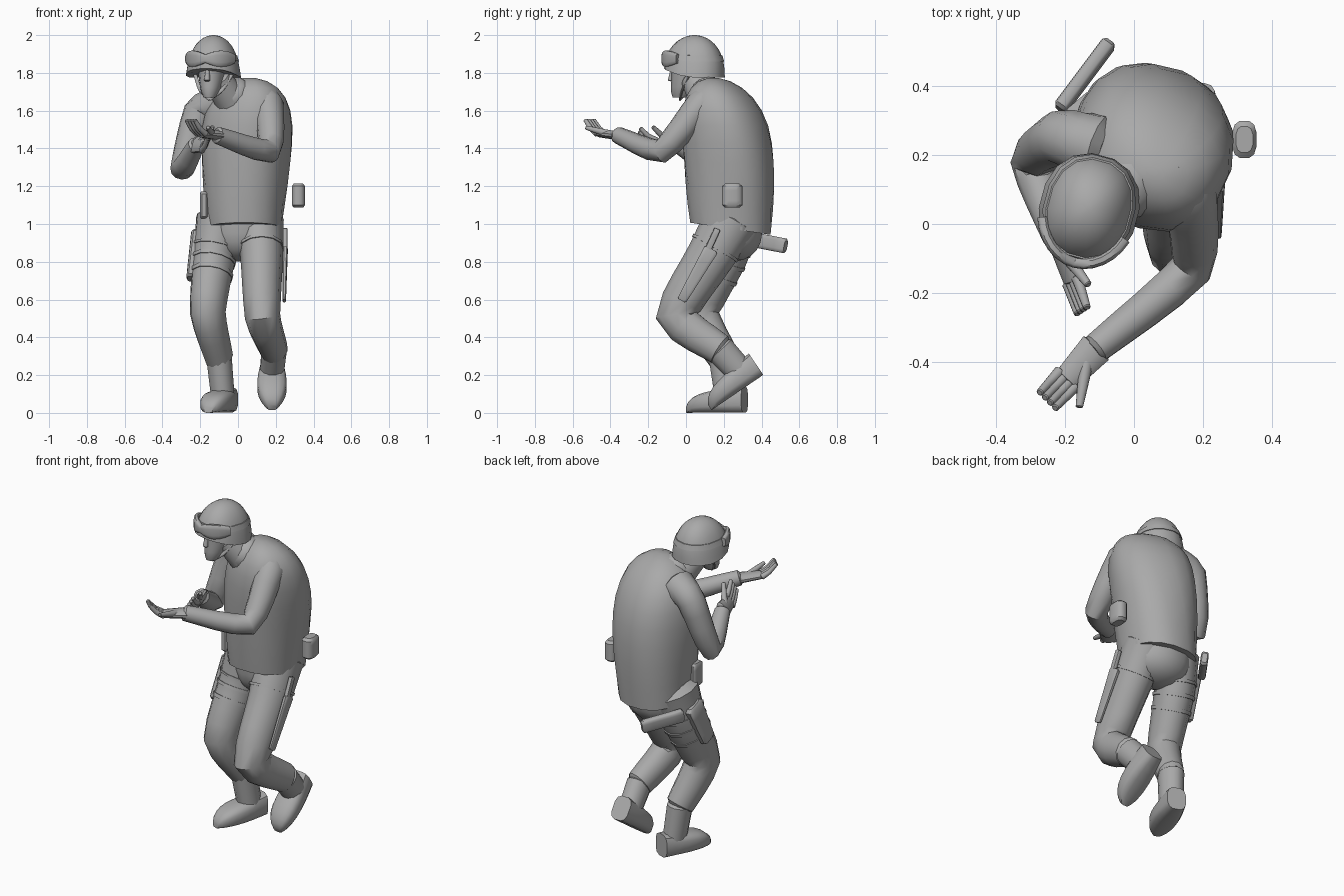
import bpy, bmesh
from math import sin, cos, pi, radians, sqrt, copysign
from mathutils import Vector, Matrix

if "Cube" in bpy.data.objects:
    bpy.data.objects.remove(bpy.data.objects["Cube"], do_unlink=True)

tone = (.4, .4, .4, 1)
grey = bpy.data.materials.new("plain grey")
grey.use_nodes = True
grey.diffuse_color = tone
grey.node_tree.nodes["Principled BSDF"].inputs["Base Color"].default_value = tone

X, Y, Z = Vector((1, 0, 0)), Vector((0, 1, 0)), Vector((0, 0, 1))


def ring(centre, across, along, half_width, half_depth, power=1, sides=12):
    """Rounded cross-section; a power below one makes it squarer."""
    points = []
    for i in range(sides):
        turn = 2 * pi * (i + .5) / sides
        u = copysign(abs(cos(turn)) ** power, cos(turn))
        v = copysign(abs(sin(turn)) ** power, sin(turn))
        points.append(centre + across * half_width * u + along * half_depth * v)
    return points


def loft(name, rings, matrix=None):
    """Skin a row of rings, cap both ends and shade smooth."""
    bm = bmesh.new()
    rows = [[bm.verts.new(p) for p in points] for points in rings]
    for low, high in zip(rows, rows[1:]):
        for i in range(len(low)):
            bm.faces.new((low[i - 1], low[i], high[i], high[i - 1]))
    bm.faces.new(rows[0])
    bm.faces.new(rows[-1])
    bmesh.ops.recalc_face_normals(bm, faces=bm.faces)
    if matrix:
        bm.transform(matrix)
    mesh = bpy.data.meshes.new(name)
    bm.to_mesh(mesh)
    bm.free()
    mesh.materials.append(grey)
    part = bpy.data.objects.new(name, mesh)
    bpy.context.collection.objects.link(part)
    bpy.ops.object.select_all(action='DESELECT')
    part.select_set(True)
    bpy.context.view_layer.objects.active = part
    bpy.ops.object.shade_smooth_by_angle(angle=radians(40))


def bend(joints, steps=4):
    """Path through the joints, halfway between straight and fully smooth."""
    padded = [joints[0], *joints, joints[-1]]
    path = []
    for a, b, c, d in zip(padded, padded[1:], padded[2:], padded[3:]):
        for i in range(steps):
            t = i / steps
            smooth = (b + (c - a) * t / 2 + (2 * a - 5 * b + 4 * c - d) * t * t / 2
                      + (3 * b - a - 3 * c + d) * t ** 3 / 2)
            path.append(smooth.lerp(b.lerp(c, t), .5))
    return path + [joints[-1]]


def sweep(name, joints, start, end, across=None, flat=1, power=1, matrix=None):
    """Tapered tube with rounded ends; a limb's section follows its bend plane."""
    joints = [Vector(j) for j in joints]
    if across is None:
        a, b, c = joints[-3:]
        across = (b - a).cross(c - b)
    path = bend(joints)
    last = len(path) - 1
    rings = []
    for i, centre in enumerate(path):
        ahead = (path[min(i + 1, last)] - path[max(i - 1, 0)]).normalized()
        u = (across - ahead * across.dot(ahead)).normalized()
        v = ahead.cross(u)
        r = start + (end - start) * i / last
        rings.append(ring(centre, u, v, r * flat, r, power))
        if i in (0, last):
            outward = ahead * r * (.25 if i else -.25)
            rings.insert(len(rings) - (i == 0), ring(centre + outward, u, v, r * flat * .7, r * .7, power))
    loft(name, rings, matrix)
    return rings


def strap(name, rings, place):
    """Thin band hugging a swept limb."""
    band = []
    for t in (place, place + .25):
        i = int(t)
        points = [p.lerp(q, t - i) for p, q in zip(rings[i], rings[i + 1])]
        middle = sum(points, Vector()) / len(points)
        band.append([middle + (p - middle) * 1.05 for p in points])
    loft(name, band)


# Torso: barrel that rounds over at the shoulders and twists as it rises
rings = []
for i in range(11):
    t = sin(.15 * i)
    width = (.2 + .07 * t) * sqrt(1 - t ** 6)
    depth = width * (1.08 - t * t / 3)
    twist = Matrix.Rotation(-radians(min(40 * t, 25)), 3, 'Z')
    tilt = Z * (1 - t) ** 6 * .15
    centre = Vector((.03 + .03 * t, .235 - .09 * t ** 3, .975 + .8 * t))
    rings.append(ring(centre, twist @ X, twist @ Y - tilt, width, depth, .85, 16))
loft("jacket_torso", rings)

# Pelvis: rounded bowl under the jacket
rings = []
for i in range(7):
    t = sin(i / 4)
    f = sqrt(1 - t ** 3)
    rings.append(ring(Vector((.02, .24, 1 - .2 * t)), X, Y, .2 * f, .17 * f))
loft("pelvis", rings)
sweep("neck", [(0, .14, 1.6), (-.11, .04, 1.77)], .1, .07, X)
sweep("collar", [(.01, .14, 1.65), (-.05, .09, 1.71)], .12, .09, X)


# Legs with boots: foot swept heel to toe, shaft up into the trouser cuff
def leg(side, hip, thigh, knee, ankle, heel, toe):
    ankle, heel, toe = Vector(ankle), Vector(heel), Vector(toe)
    trousers = sweep(side + "_trouser_leg", [hip, thigh, knee, ankle], .15, .085, flat=.88)
    forward = (toe - heel).normalized()
    across = forward.cross(Z).normalized()
    up = across.cross(forward)
    foot = []
    for i in range(9):
        t = sin(i * .17)
        rounding = sqrt(1 - t ** 6)
        half = (.14 - .04 * t) * rounding / 2
        wide = (.055 + .025 * sin(2.6 * t)) * rounding
        foot.append(ring(heel.lerp(toe, t) + up * half, across, up, wide, half, .65))
    loft(side + "_boot_foot", foot)
    sweep(side + "_boot_shaft", [ankle, heel.lerp(toe, .27) + up * .08], .082, .075, X, .85)
    return trousers


left_leg = leg("left", (.11, .24, 1.02), (.125, .13, .83), (.13, -.055, .51), (.19, .18, .335),
               (.18, .41, .2), (.18, .13, .01))
right_leg = leg("right", (-.09, .25, 1.02), (-.125, .2, .83), (-.16, .07, .53), (-.1, .2, .29),
                (-.05, .31, 0), (-.16, 0, 0))
strap("left_thigh_strap", left_leg, 4.1)
for place in (4.1, 5.2, 6.2):
    strap("right_thigh_strap", right_leg, place)


# Arms with cupped hands: palm, four fingers and a thumb
def arm(side, inner, shoulder, elbow, wrist, tip, spread):
    wrist, tip, spread = Vector(wrist), Vector(tip), Vector(spread).normalized()
    sweep(side + "_arm", [inner, shoulder, elbow, wrist], .1, .045)
    reach = tip - wrist
    knuckle = wrist + reach * .6 - Z * .04
    sweep(side + "_palm", [wrist, wrist.lerp(knuckle, .5), knuckle], .026, .02, spread, 2)
    for i in range(4):
        offset = spread * (i - 1.5) * .021
        sweep(side + "_finger", [knuckle + offset, knuckle.lerp(tip, .5) + offset - Z * .01, tip + offset],
              .017, .011, spread)
    thumb = wrist + reach * .75 + spread * .08 - Z * .02
    sweep(side + "_thumb", [wrist.lerp(knuckle, .3), thumb], .022, .011, Z)


arm("left", (.09, .16, 1.67), (.16, .08, 1.63), (.165, -.13, 1.385), (-.11, -.36, 1.47),
    (-.25, -.51, 1.55), (1, -1, 0))
arm("right", (-.1, .22, 1.64), (-.21, .25, 1.59), (-.295, .18, 1.29), (-.22, -.04, 1.42),
    (-.15, -.25, 1.48), (.3, .2, .6))

# Head group: built facing the front, then turned slightly
turned = Matrix.Translation((-.13, .045, 1.83)) @ Matrix.Rotation(-radians(15), 4, 'Z')
rings = []
for i in range(9):
    t = .04 + .12 * i
    width = .08 * t ** .3
    rings.append(ring(Vector((0, -.03 - .055 * (1 - t) ** 2, .23 * t - .17)), X, Y, width, width * 1.25))
loft("head", rings, turned)
sweep("nose", [(0, -.12, -.01), (0, -.13, -.07)], .01, .016, X, matrix=turned)


# Helmet: dome whose rim lifts over the brow and flares at the ears
def helmet_ring(t, grow=1):
    f = sqrt(1 - t ** 2.5) * grow
    points = ring(Vector((0, 0, .225 * t - .055)), X, Y, (.132 + .012 * (1 - t) ** 3) * f, .16 * f, .9, 16)
    for p in points:
        p.z += max(0, -p.y) * .3 * (1 - t) ** 2
    return points


loft("helmet", [helmet_ring(sin(.15 * i)) for i in range(11)], turned)
loft("helmet_band", [helmet_ring(.38, 1.03), helmet_ring(.52, 1.03)], turned)

# Goggles: arc around the brow with a dip over the nose
rings = []
for i in range(-6, 7):
    turn = i / 5
    out = Vector((sin(turn), -cos(turn), 0))
    centre = Vector((out.x * .133, out.y * .162, .045))
    rings.append(ring(centre, Z, out, .022 + .022 * sin(abs(i) / 2), .016, .6))
loft("goggles", rings, turned)
for side in (-1, 1):
    sweep("chin_strap", [(.1 * side, 0, -.04), (.06 * side, -.05, -.12), (0, -.08, -.17)], .01, .01, Y, .6,
          matrix=turned)

# Carried gear: squared-off sweeps
gear = {"across": X, "power": .5}
sweep("left_hip_pouch", [(.32, .245, 1.1), (.32, .245, 1.2)], .055, .055, X, .65, .7)
sweep("right_belt_pouch", [(-.18, .16, 1.04), (-.18, .16, 1.16)], .045, .045, flat=.5, **gear)
sweep("knife_sheath", [(.25, .13, .86), (.245, -.02, .6)], .04, .026, flat=.35, **gear)
sweep("knife_handle", [(.25, .165, .97), (.25, .11, .85)], .018, .018, flat=.7, **gear)
sweep("holster", [(-.22, .24, .94), (-.25, .15, .72)], .065, .05, flat=.45, **gear)
sweep("pistol_grip", [(-.21, .34, .92), (-.075, .52, .885)], .04, .04, flat=.55, **gear)
